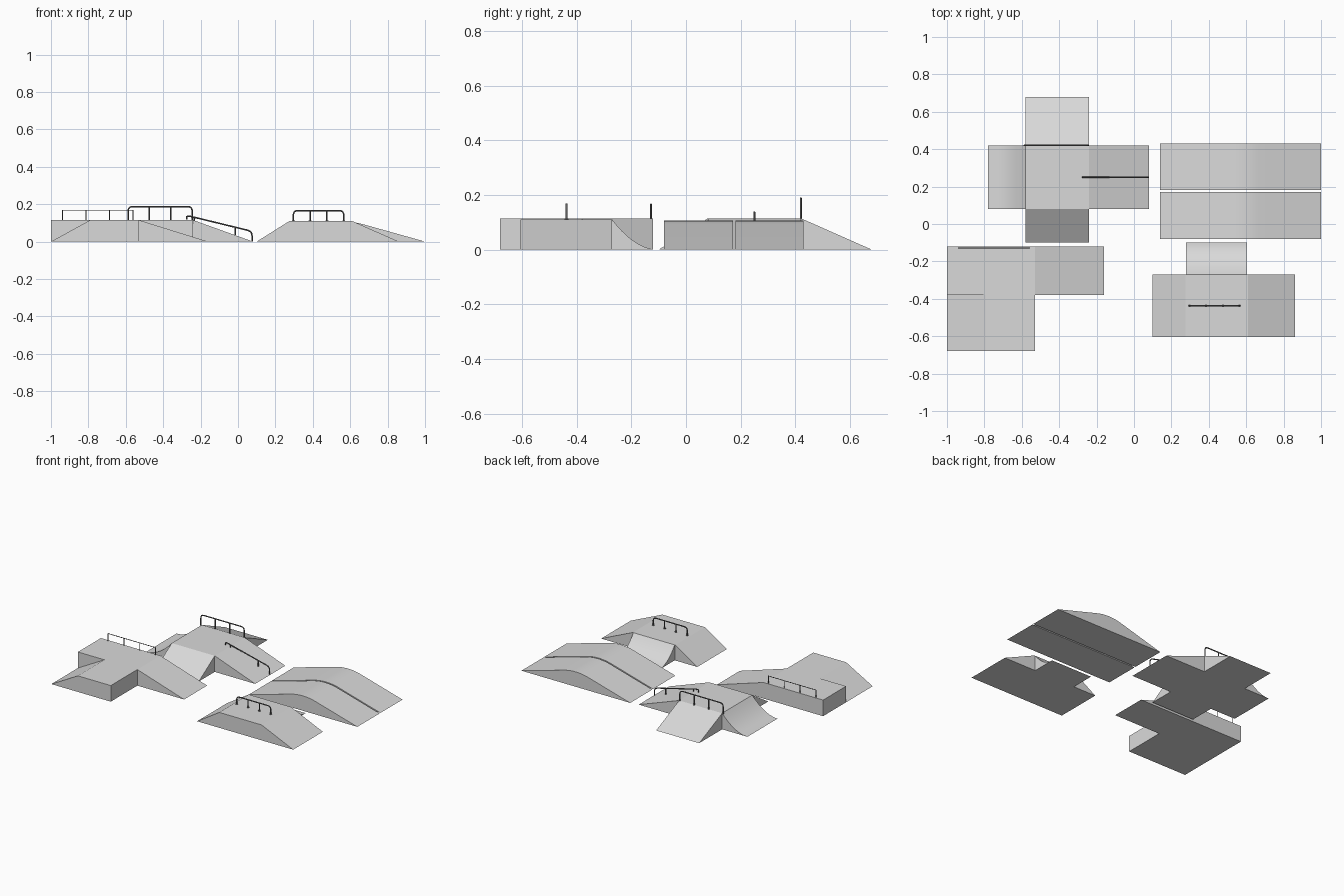
import bpy
import bmesh
import math
from mathutils import Vector

cube = bpy.data.objects.get("Cube")
if cube:
    bpy.data.objects.remove(cube, do_unlink=True)


def material(name, value):
    mat = bpy.data.materials.new(name)
    mat.use_nodes = True
    color = (value, value, value, 1)
    mat.diffuse_color = color
    mat.node_tree.nodes["Principled BSDF"].inputs["Base Color"].default_value = color
    return mat


concrete = material("concrete grey", 0.7)
steel = material("dark steel", 0.12)
H = 0.115


def prism(name, profile, start, end, axis="y"):
    """Extrude a side profile of (horizontal, z) points along the x or y axis."""
    bm = bmesh.new()

    def place(u, z, d):
        return (u, d, z) if axis == "y" else (d, u, z)

    rings = [[bm.verts.new(place(u, z, d)) for u, z in profile] for d in (start, end)]
    n = len(profile)
    for i in range(n):
        j = (i + 1) % n
        bm.faces.new((rings[0][i], rings[0][j], rings[1][j], rings[1][i]))
    for ring in rings:
        bm.faces.new(ring)
    bmesh.ops.recalc_face_normals(bm, faces=bm.faces)
    mesh = bpy.data.meshes.new(name)
    bm.to_mesh(mesh)
    bm.free()
    mesh.materials.append(concrete)
    obj = bpy.data.objects.new(name, mesh)
    bpy.context.collection.objects.link(obj)
    bpy.ops.object.select_all(action="DESELECT")
    obj.select_set(True)
    bpy.context.view_layer.objects.active = obj
    bpy.ops.object.shade_smooth_by_angle(angle=math.radians(9))
    return obj


def quarter_pipe(top, foot, height, steps=14):
    """Concave transition, steep at the top and level at the foot."""
    return [(top + (foot - top) * i / steps, height * (1 - i / steps) ** 2)
            for i in range(steps + 1)]


def rounded(points, radius):
    """Replace inner corners of a path with small arcs."""
    if radius == 0:
        return points
    path = [points[0]]
    for a, b, c in zip(points, points[1:], points[2:]):
        p = b + (a - b).normalized() * min(radius, (a - b).length * 0.5)
        q = b + (c - b).normalized() * min(radius, (c - b).length * 0.5)
        for i in range(6):
            t = i / 5
            path.append(p * (1 - t) ** 2 + b * 2 * t * (1 - t) + q * t * t)
    return path + [points[-1]]


def rail(name, y, outline, posts, thickness=0.004, radius=0.025):
    """Bent tube with upright posts given as (x, bottom, top)."""
    curve = bpy.data.curves.new(name, "CURVE")
    curve.dimensions = "3D"
    curve.bevel_depth = thickness
    curve.bevel_resolution = 2
    curve.use_fill_caps = True
    paths = [rounded([Vector((x, y, z)) for x, z in outline], radius)]
    paths += [[Vector((x, y, low)), Vector((x, y, high))] for x, low, high in posts]
    for path in paths:
        spline = curve.splines.new("POLY")
        spline.points.add(len(path) - 1)
        for point, co in zip(spline.points, path):
            point.co = (*co, 1)
    curve.materials.append(steel)
    obj = bpy.data.objects.new(name, curve)
    bpy.context.collection.objects.link(obj)


def level_rail(name, y, x0, x1, base, top, **options):
    """Level rail with two evenly spaced inner posts."""
    xs = [x0 + (x1 - x0) * k / 3 for k in (1, 2)]
    rail(name, y, [(x0, base), (x0, top), (x1, top), (x1, base)],
         [(x, base, top) for x in xs], **options)


# Cross-shaped funbox: quarter pipe and bank on the sides, banks front and back
side = quarter_pipe(-0.58, -0.78, H)[::-1]
prism("cross_box_main", side + [(-0.24, H), (0.08, 0)], 0.08, 0.42)
prism("cross_box_back_bank", [(0.42, 0), (0.42, H), (0.68, 0)], -0.58, -0.24, "x")
prism("cross_box_front_bank", [(0.08, 0), (0.08, H), (-0.1, 0)], -0.58, -0.24, "x")
level_rail("cross_box_back_rail", 0.42, -0.588, -0.245, H - 0.005, 0.187)
slope_posts = [(x, H * (0.08 - x) / 0.32, 0.14 - 0.243 * (x + 0.275))
               for x in (-0.235, -0.015)]
rail("cross_box_sloped_rail", 0.25,
     [(-0.275, 0.118), (-0.275, 0.14), (0.075, 0.055), (0.075, 0)], slope_posts)

# L-shaped box: narrow bank on the left, long bank on the right
prism("corner_box_front", [(-1, 0), (-0.79, H), (-0.53, H), (-0.53, 0)], -0.68, -0.38)
prism("corner_box_back", [(-1, 0), (-1, H), (-0.53, H), (-0.16, 0)], -0.38, -0.12)
level_rail("corner_box_rail", -0.128, -0.938, -0.562, H - 0.005, 0.167,
           thickness=0.0028, radius=0)

# Three-way box with a quarter pipe behind
B = 0.11
prism("three_way_box", [(0.1, 0), (0.275, B), (0.61, B), (0.86, 0)], -0.605, -0.27)
prism("three_way_quarter_pipe", [(-0.27, 0)] + quarter_pipe(-0.27, -0.1, B),
      0.278, 0.605, "x")
level_rail("three_way_rail", -0.437, 0.296, 0.565, B - 0.005, 0.166)
for k in range(4):
    bpy.ops.mesh.primitive_cylinder_add(
        vertices=10, radius=0.008, depth=0.004,
        location=(0.296 + 0.269 * k / 3, -0.437, B + 0.002))
    foot = bpy.context.object
    foot.name = f"three_way_rail_foot_{k + 1}"
    foot.data.materials.append(steel)

# Twin rollers: straight banks joined by a rounded crest
mid, half, arc, grade = 0.57, 0.43, 0.1, 0.28
crest = []
for i in range(13):
    u = -arc + 2 * arc * i / 12
    crest.append((mid + u, grade * (half - arc / 2 - u * u / (2 * arc))))
roller = [(mid - half, 0)] + crest + [(mid + half, 0)]
for name, y0, y1 in (("front", -0.08, 0.171), ("back", 0.181, 0.43)):
    prism(f"roller_{name}", roller, y0, y1)
